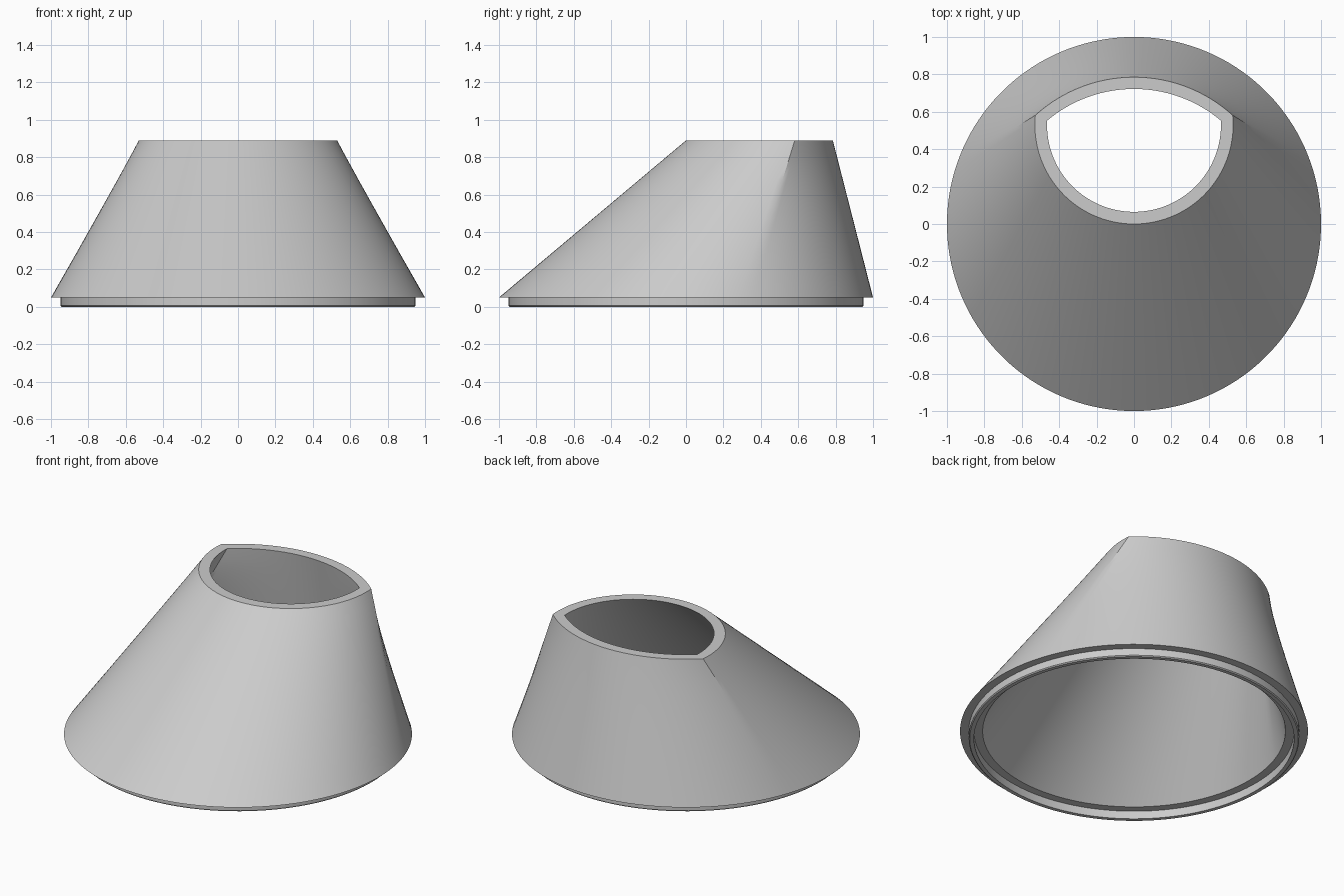
import bpy, bmesh
from math import pi, sin, cos, atan2, sqrt
from mathutils import Vector

if "Cube" in bpy.data.objects:
    bpy.data.objects.remove(bpy.data.objects["Cube"])

BACK, FRONT = 56, 84      # segments along the rear and front arcs
BASE_Z, TOP_Z = 0.05, 0.89
OFFSET = 0.53             # centre of the front arc of the top opening

grey = bpy.data.materials.new("plain grey")
grey.use_nodes = True
grey.diffuse_color = (0.6, 0.6, 0.6, 1)
grey.node_tree.nodes["Principled BSDF"].inputs["Base Color"].default_value = (0.6, 0.6, 0.6, 1)


def arc(radius, centre_y, z, start, end, count):
    """Points along an arc, without its end point."""
    angles = [start + (end - start) * i / count for i in range(count)]
    return [Vector((radius * cos(a), centre_y + radius * sin(a), z)) for a in angles]


def opening_and_base(front_r, back_r, base_r):
    """Lens-shaped top loop, and a base circle split in the same length ratio."""
    y = (back_r ** 2 + OFFSET ** 2 - front_r ** 2) / (2 * OFFSET)
    x = sqrt(back_r ** 2 - y ** 2)
    back_a, front_a = atan2(y, x), atan2(y - OFFSET, x)
    top = arc(back_r, 0, TOP_Z, back_a, pi - back_a, BACK)
    top += arc(front_r, OFFSET, TOP_Z, pi - front_a, 2 * pi + front_a, FRONT)
    back_len, front_len = back_r * (pi - 2 * back_a), front_r * (pi + 2 * front_a)
    a = pi / 2 - pi * back_len / (back_len + front_len)
    base = arc(base_r, 0, BASE_Z, a, pi - a, BACK)
    base += arc(base_r, 0, BASE_Z, pi - a, 2 * pi + a, FRONT)
    return top, base


def blend(lower, upper, steps):
    """Intermediate loops from lower to upper, both included."""
    return [[p.lerp(q, k / steps) for p, q in zip(lower, upper)] for k in range(steps + 1)]


def skin(name, loops):
    """Closed surface through a cyclic list of loops."""
    bm = bmesh.new()
    rings = [[bm.verts.new(p) for p in loop] for loop in loops]
    for lo, hi in zip(rings, rings[1:] + rings[:1]):
        for i in range(len(lo)):
            j = (i + 1) % len(lo)
            bm.faces.new((lo[i], lo[j], hi[j], hi[i]))
    bmesh.ops.recalc_face_normals(bm, faces=bm.faces)
    mesh = bpy.data.meshes.new(name)
    bm.to_mesh(mesh)
    bm.free()
    mesh.materials.append(grey)
    obj = bpy.data.objects.new(name, mesh)
    bpy.context.collection.objects.link(obj)
    bpy.ops.object.select_all(action="DESELECT")
    obj.select_set(True)
    bpy.context.view_layer.objects.active = obj
    bpy.ops.object.shade_smooth_by_angle(angle=0.5)
    return obj


# Hollow slanted body
outer_top, outer_base = opening_and_base(0.53, 0.785, 1.0)
inner_top, inner_base = opening_and_base(0.465, 0.722, 0.87)
skin("slanted_shell", blend(outer_base, outer_top, 12) + blend(inner_top, inner_base, 12))

# Locating lip under the body, its upper edge set into the wall
lip_profile = [(0.95, 0.06), (0.95, 0.006), (0.944, 0), (0.92, 0), (0.92, 0.06)]
skin("base_lip", [arc(r, 0, z, 0, 2 * pi, BACK + FRONT) for r, z in lip_profile])
